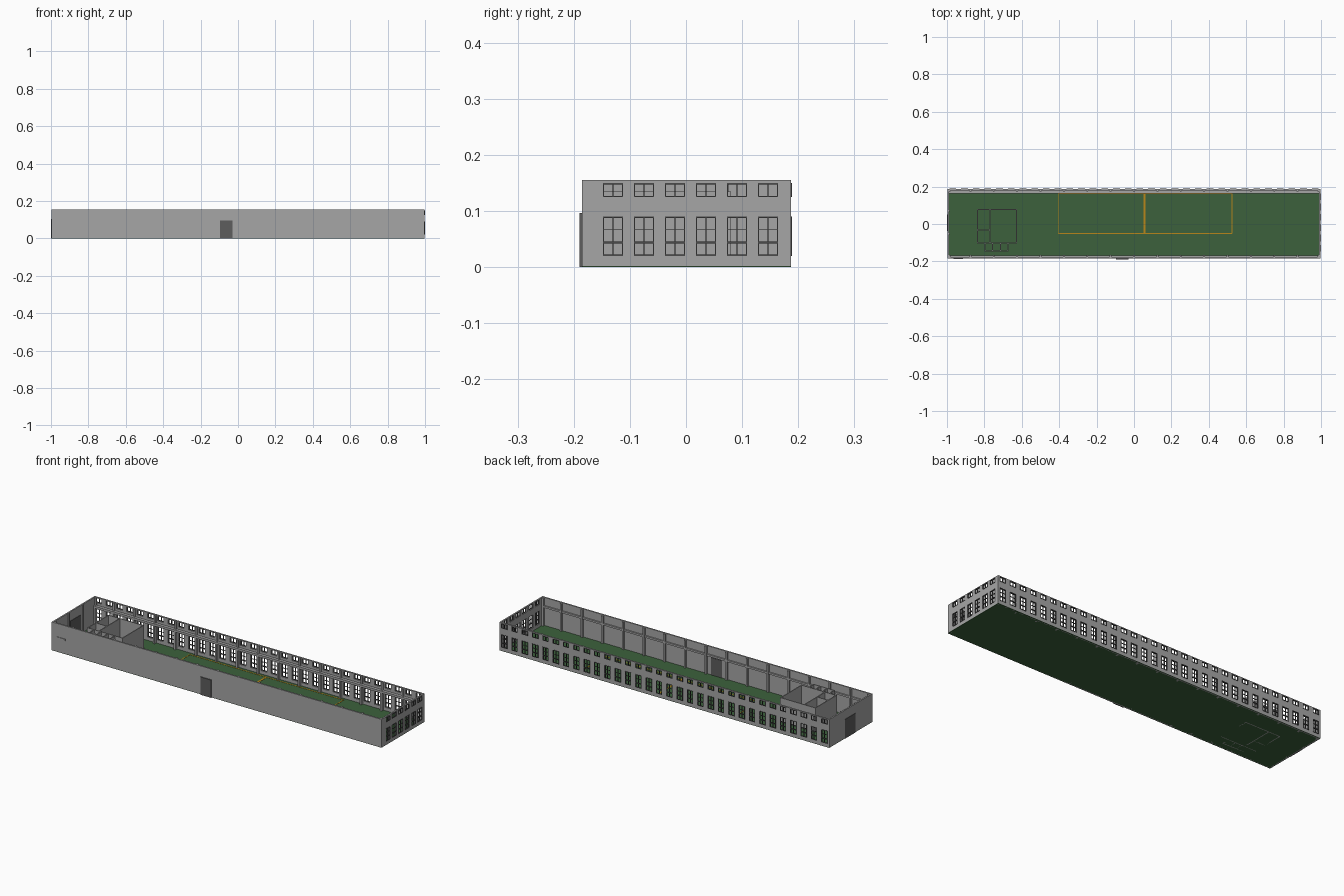
import bpy, bmesh
from mathutils import Vector

cube = bpy.data.objects.get("Cube")
if cube:
    bpy.data.objects.remove(cube, do_unlink=True)


def material(name, color):
    m = bpy.data.materials.new(name)
    m.use_nodes = True
    m.diffuse_color = (*color, 1)
    bsdf = next(n for n in m.node_tree.nodes if n.type == 'BSDF_PRINCIPLED')
    bsdf.inputs["Base Color"].default_value = (*color, 1)
    return m


GREY = material("wall grey", (0.38, 0.38, 0.38))
DARK = material("door grey", (0.11, 0.11, 0.11))
FRAME = material("frame dark grey", (0.07, 0.07, 0.07))
GREEN = material("floor green", (0.045, 0.12, 0.045))
GOLD = material("marking gold", (0.48, 0.24, 0.01))


def boxes(name, mat, spans):
    """One object made of boxes, each given as (x0, x1, y0, y1, z0, z1)."""
    bm = bmesh.new()
    for x0, x1, y0, y1, z0, z1 in spans:
        lo, hi = Vector((x0, y0, z0)), Vector((x1, y1, z1))
        verts = bmesh.ops.create_cube(bm, size=1)["verts"]
        for v in verts:
            v.co = (lo + hi) / 2 + v.co * (hi - lo)
    mesh = bpy.data.meshes.new(name)
    bm.to_mesh(mesh)
    bm.free()
    mesh.materials.append(mat)
    ob = bpy.data.objects.new(name, mesh)
    bpy.context.scene.collection.objects.link(ob)
    return ob


def cut(target, spans):
    """Cut box-shaped openings through a wall."""
    cutter = boxes("opening_cutter", GREY, spans)
    cutter.hide_render = True
    mod = target.modifiers.new("openings", 'BOOLEAN')
    mod.operation, mod.solver, mod.object = 'DIFFERENCE', 'EXACT', cutter
    bpy.context.view_layer.objects.active = target
    bpy.ops.object.modifier_apply(modifier=mod.name)
    bpy.data.objects.remove(cutter, do_unlink=True)


# Main dimensions
END, FRONT, BACK, TOP = 0.998, -0.185, 0.187, 0.155
THICK, BAY, W = 0.008, 0.125, 0.036
ROWS = [(0.02, 0.09), (0.125, 0.15)]


def windowed_wall(name, centres, place, wall_span):
    """Wall with two rows of windows; place(a0, a1, d0, d1) maps along/depth to x, y."""
    wall = boxes(name + "_wall", GREY, [wall_span])
    cut(wall, [(*place(c - W / 2, c + W / 2, -0.02, 0.02), z0, z1)
               for c in centres for z0, z1 in ROWS])
    t = 0.0022
    bars = []
    for c in centres:
        a, b = c - W / 2, c + W / 2
        for z0, z1 in ROWS:
            # border and centre mullion
            for s in (a, c - t / 2, b - t):
                bars.append((*place(s, s + t, -0.004, 0.002), z0, z1))
            for z in (z0, z1 - t):
                bars.append((*place(a, b, -0.004, 0.002), z, z + t))
        # transoms of the tall windows
        bars.append((*place(a, b, -0.004, 0.002), 0.042, 0.046))
        bars.append((*place(a, b, -0.004, 0.001), 0.066, 0.0675))
    boxes(name + "_window_frames", FRAME, bars)


# Floor and painted court markings
boxes("floor", GREEN, [(-END, END, FRONT, BACK, 0, 0.002)])
X0, X1, XM, Y0, Y1, L = -0.405, 0.525, 0.057, -0.05, 0.163, 0.005
marks = [(x - L / 2, x + L / 2, Y0, Y1, 0.001, 0.003) for x in (X0, X1)]
marks.append((XM - L, XM + L, Y0, Y1, 0.001, 0.003))
marks += [(X0, X1, y - L / 2, y + L / 2, 0.001, 0.003) for y in (Y0, Y1)]
boxes("court_markings", GOLD, marks)

# Plain walls
boxes("front_wall", GREY, [(-END, END, FRONT, FRONT + THICK, 0, TOP)])
boxes("right_end_wall", GREY, [(-END, -END + THICK, FRONT, BACK, 0, TOP)])

# Windowed walls
windowed_wall("back", [-1 + BAY * (i + 0.5) / 2 for i in range(32)],
              lambda a0, a1, d0, d1: (a0, a1, BACK + d0, BACK + d1),
              (-END, END, BACK - THICK, BACK, 0, TOP))
windowed_wall("left_end", [-0.13 + 0.0552 * i for i in range(6)],
              lambda a0, a1, d0, d1: (END + d0, END + d1, a0, a1),
              (END - THICK, END, FRONT, BACK, 0, TOP))

# Pilasters and ledge beams along both long walls
posts = [-1 + BAY * i for i in range(1, 16)] + [-0.985, 0.985]
boxes("front_pilasters", GREY,
      [(x - 0.005, x + 0.005, FRONT + 0.004, FRONT + 0.018, 0, TOP - 0.002) for x in posts])
boxes("back_pilasters", GREY,
      [(x - 0.005, x + 0.005, BACK - 0.022, BACK - 0.004, 0, 0.1) for x in posts]
      + [(x - 0.005, x + 0.005, BACK - 0.014, BACK - 0.004, 0.1, TOP - 0.002) for x in posts])
boxes("front_ledge", GREY, [(-END, END, FRONT + 0.004, FRONT + 0.016, 0.102, 0.112)])
boxes("back_ledge", GREY, [(-END, END, BACK - 0.024, BACK - 0.004, 0.1, 0.112)])

# Doors, thick enough to show on both faces of the wall
boxes("front_door", DARK, [(-0.095, -0.03, FRONT - 0.005, FRONT + THICK + 0.002, 0, 0.097)])
boxes("end_door", DARK, [(-1, -END + THICK + 0.002, -0.038, 0.052, 0, 0.105)])
boxes("end_door_posts", GREY,
      [(-END + 0.004, -0.984, y - 0.004, y + 0.004, 0, TOP - 0.002) for y in (-0.052, 0.072)])
boxes("wall_plate", GREY, [(-0.965, -0.915, FRONT - 0.003, FRONT, 0.074, 0.083)])

# Inner office with partitions and a row of three small cells
H, P = 0.135, 0.005
RX0, RX1, RY0, RY1, RXM = -0.84, -0.625, -0.105, 0.08, -0.77
boxes("office_walls", GREY, [
    (RX0, RX1, RY1 - P, RY1, 0, H),
    (RX0, RX1, RY0, RY0 + P, 0, H),
    (RX0, RX0 + P, RY0, RY1, 0, H),
    (RX1 - P, RX1, RY0, RY1, 0, H),
    (RXM - P / 2, RXM + P / 2, RY0, RY1, 0, H),
    (RX0, RXM, -0.035, -0.035 + P, 0, H)])
CX0, CX1, CY = -0.80, -0.67, -0.147
cell = (CX1 - CX0 - P) / 3
boxes("cell_walls", GREY,
      [(CX0 + cell * i, CX0 + cell * i + P, CY, RY0, 0, H) for i in range(4)]
      + [(CX0, CX1, CY, CY + P, 0, H)])
